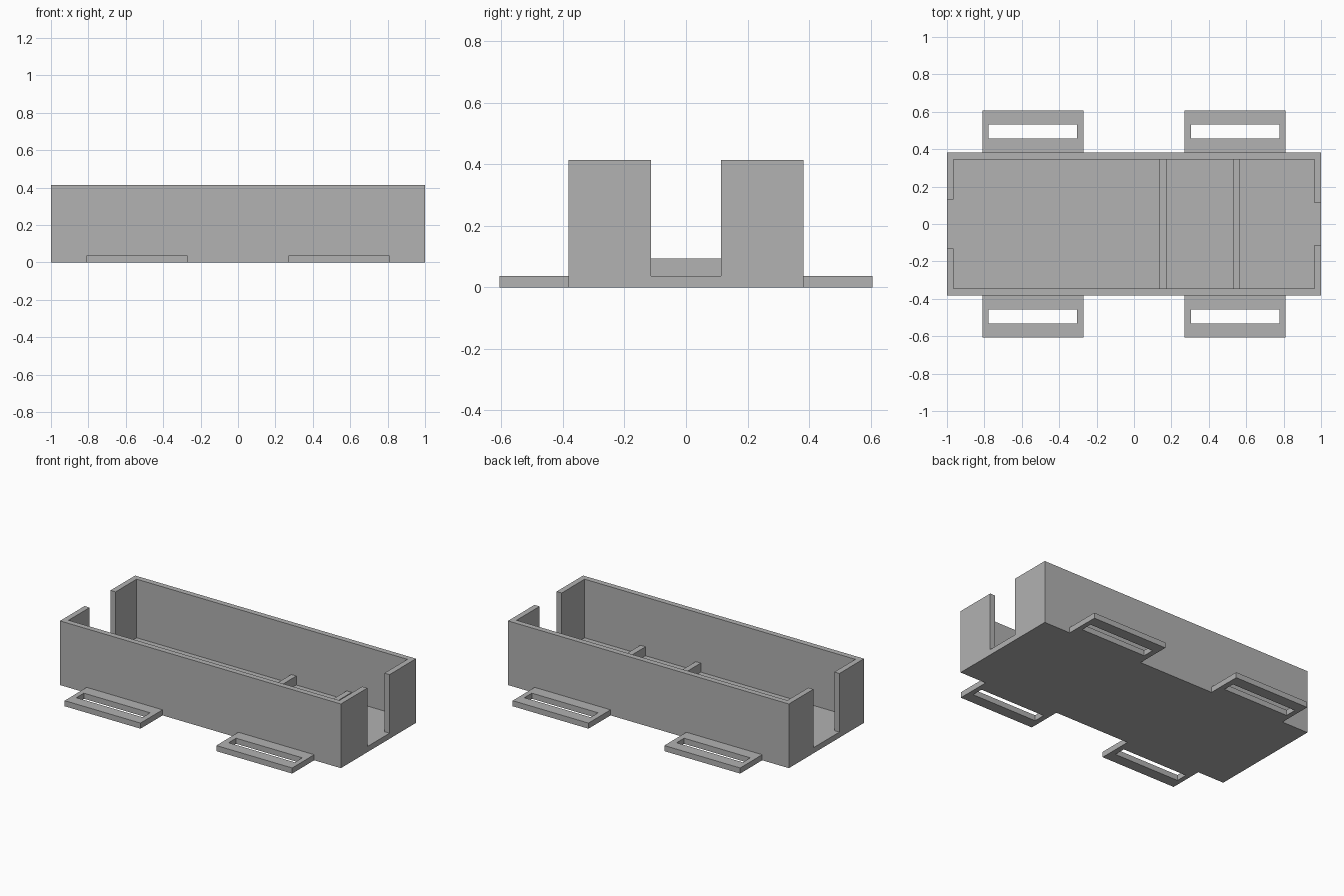
import bpy
import bmesh
from mathutils import Matrix, Vector

cube = bpy.data.objects.get("Cube")
if cube:
    bpy.data.objects.remove(cube, do_unlink=True)

# Main dimensions
HALF_X, HALF_Y, HEIGHT = 1.0, 0.382, 0.413
WALL = 0.036
RIB_TOP = 0.094

grey = bpy.data.materials.new("plain grey")
grey.use_nodes = True
colour = (0.445, 0.445, 0.445, 1)
grey.diffuse_color = colour
grey.node_tree.nodes["Principled BSDF"].inputs["Base Color"].default_value = colour


def box(name, low, high):
    """Axis-aligned box between two corners."""
    low, high = Vector(low), Vector(high)
    bm = bmesh.new()
    place = Matrix.Translation((low + high) / 2) @ Matrix.Diagonal((high - low).to_4d())
    bmesh.ops.create_cube(bm, size=1, matrix=place)
    mesh = bpy.data.meshes.new(name)
    bm.to_mesh(mesh)
    bm.free()
    mesh.materials.append(grey)
    obj = bpy.data.objects.new(name, mesh)
    bpy.context.collection.objects.link(obj)
    return obj


def cut(target, low, high):
    """Subtract a box from the target and discard the cutter."""
    cutter = box("cutter", low, high)
    cutter.hide_render = True
    mod = target.modifiers.new("cut", 'BOOLEAN')
    mod.operation = 'DIFFERENCE'
    mod.solver = 'EXACT'
    mod.object = cutter
    bpy.context.view_layer.objects.active = target
    bpy.ops.object.modifier_apply(modifier=mod.name)
    bpy.data.objects.remove(cutter, do_unlink=True)


# Open tray with a floor and four walls
tray = box("tray", (-HALF_X, -HALF_Y, 0), (HALF_X, HALF_Y, HEIGHT))
inner_x, inner_y = HALF_X - WALL, HALF_Y - WALL
cut(tray, (-inner_x, -inner_y, WALL), (inner_x, inner_y, 1))

# End openings down to the floor, the right one slightly wider
for side, half_gap in ((-1, 0.132), (1, 0.113)):
    xs = sorted((side * 0.9, side * 1.1))
    cut(tray, (xs[0], -half_gap, WALL), (xs[1], half_gap, 1))

# Low ribs across the floor
for name, x in (("middle_rib", 0.137), ("end_rib", 0.531)):
    box(name, (x, -inner_y, WALL), (x + WALL, inner_y, RIB_TOP))

# Four slotted strap tabs
for x_name, sx in (("left", 1), ("right", -1)):
    for y_name, sy in (("back", 1), ("front", -1)):
        xs = sorted((sx * 0.27, sx * 0.81))
        ys = sorted((sy * HALF_Y, sy * 0.606))
        tab = box(f"{y_name}_{x_name}_strap_tab", (xs[0], ys[0], 0), (xs[1], ys[1], WALL))
        xs = sorted((sx * 0.306, sx * 0.778))
        ys = sorted((sy * 0.457, sy * 0.533))
        cut(tab, (xs[0], ys[0], -1), (xs[1], ys[1], 1))
